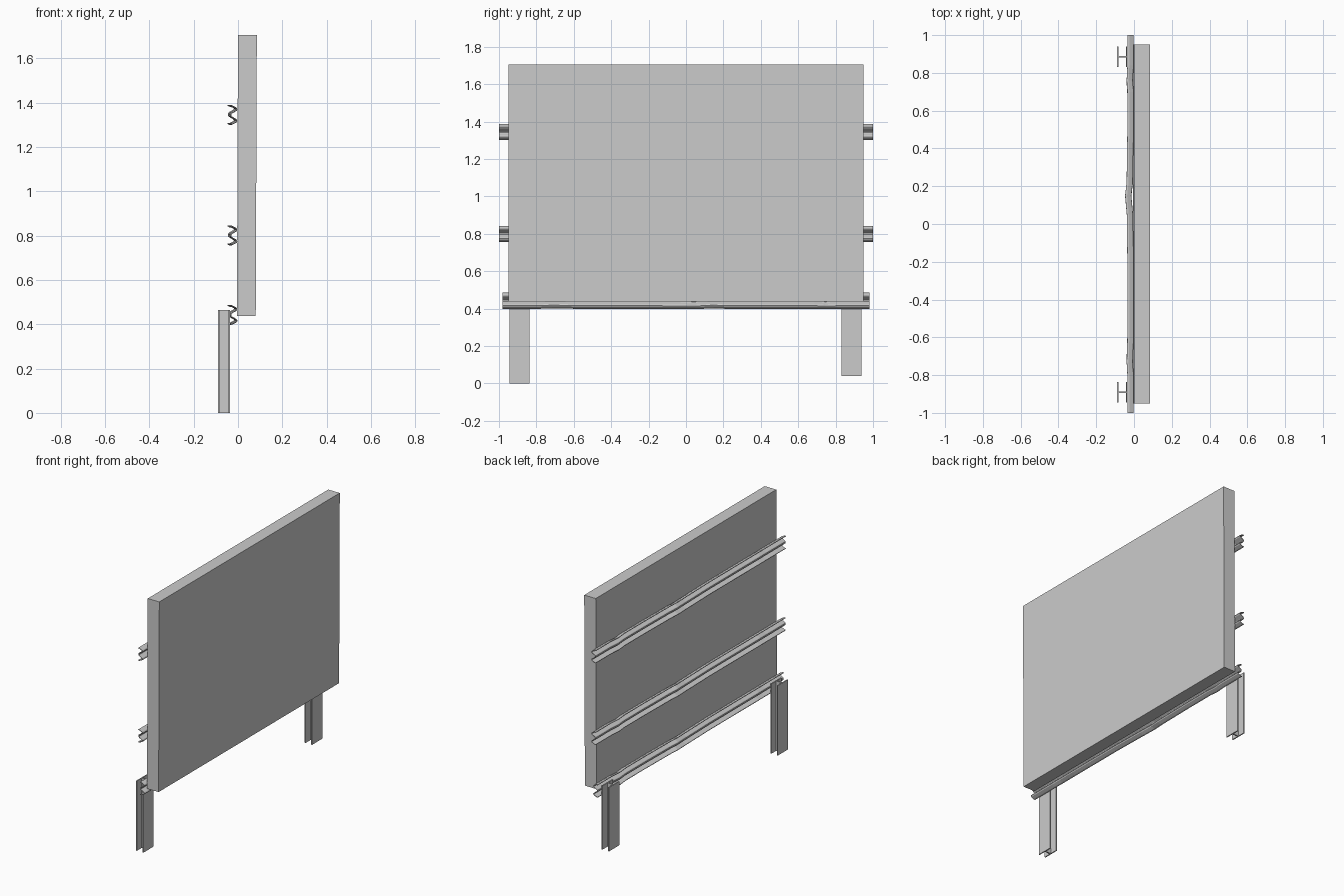
import bpy, bmesh

if "Cube" in bpy.data.objects:
    bpy.data.objects.remove(bpy.data.objects["Cube"])


def make_object(name, verts, faces):
    mesh = bpy.data.meshes.new(name)
    mesh.from_pydata(verts, [], faces)
    bm = bmesh.new()
    bm.from_mesh(mesh)
    bmesh.ops.recalc_face_normals(bm, faces=bm.faces)
    bm.to_mesh(mesh)
    bm.free()
    ob = bpy.data.objects.new(name, mesh)
    bpy.context.collection.objects.link(ob)
    return ob


def prism(name, outline, z0, z1):
    n = len(outline)
    verts = [(x, y, z) for z in (z0, z1) for x, y in outline]
    faces = [(i, (i + 1) % n, n + (i + 1) % n, n + i) for i in range(n)]
    faces += [tuple(range(n)), tuple(range(n, 2 * n))]
    return make_object(name, verts, faces)


# Sign panel, leaning very slightly
panel = prism("sign_panel", [(0, -.95), (.085, -.95), (.085, .95), (0, .95)], .437, 1.705)
for v in panel.data.vertices:
    if v.co.z < 1:
        v.co.x -= .005

# I-beam posts; the second one is a little shorter
X0, X1, W, T, F = -.09, -.036, .054, .004, .007
half = [(X0, W), (X0 + F, W), (X0 + F, T), (X1 - F, T), (X1 - F, W), (X1, W)]
section = half + [(x, -y) for x, y in reversed(half)]
for name, y, z0 in (("post_left", -.891, 0), ("post_right", .885, .04)):
    prism(name, [(px, y + py) for px, py in section], z0, .465)

# W-shaped guard rails: profile (x, z) swept along y, with dents (y, x shift, z shift)
upper = [(-.035, .041), (-.025, .040), (-.007, .031), (-.004, .026),
         (-.007, .021), (-.029, .008), (-.032, .004)]
profile = upper + [(x, -z) for x, z in reversed(upper)]
dents = [(-1, 0, 0), (-.8, 0, 0), (-.73, -.004, .003), (-.6, 0, 0), (-.2, 0, 0),
         (.05, -.003, -.002), (.15, -.012, .003), (.22, -.004, 0), (.5, 0, 0),
         (.7, 0, 0), (.76, -.004, -.002), (.84, 0, 0), (1, 0, 0)]


def rail(name, z, scale):
    n = len(profile)
    verts = [(px + dx, y * scale, z + pz + dz) for y, dx, dz in dents for px, pz in profile]
    faces = [(s * n + i, s * n + i + 1, (s + 1) * n + i + 1, (s + 1) * n + i)
             for s in range(len(dents) - 1) for i in range(n - 1)]
    ob = make_object(name, verts, faces)
    sheet = ob.modifiers.new("sheet_metal", "SOLIDIFY")
    sheet.thickness = .004
    sheet.offset = 0


rail("rail_top", 1.344, 1)
rail("rail_middle", .80, 1)
rail("rail_bottom", .442, .98)
